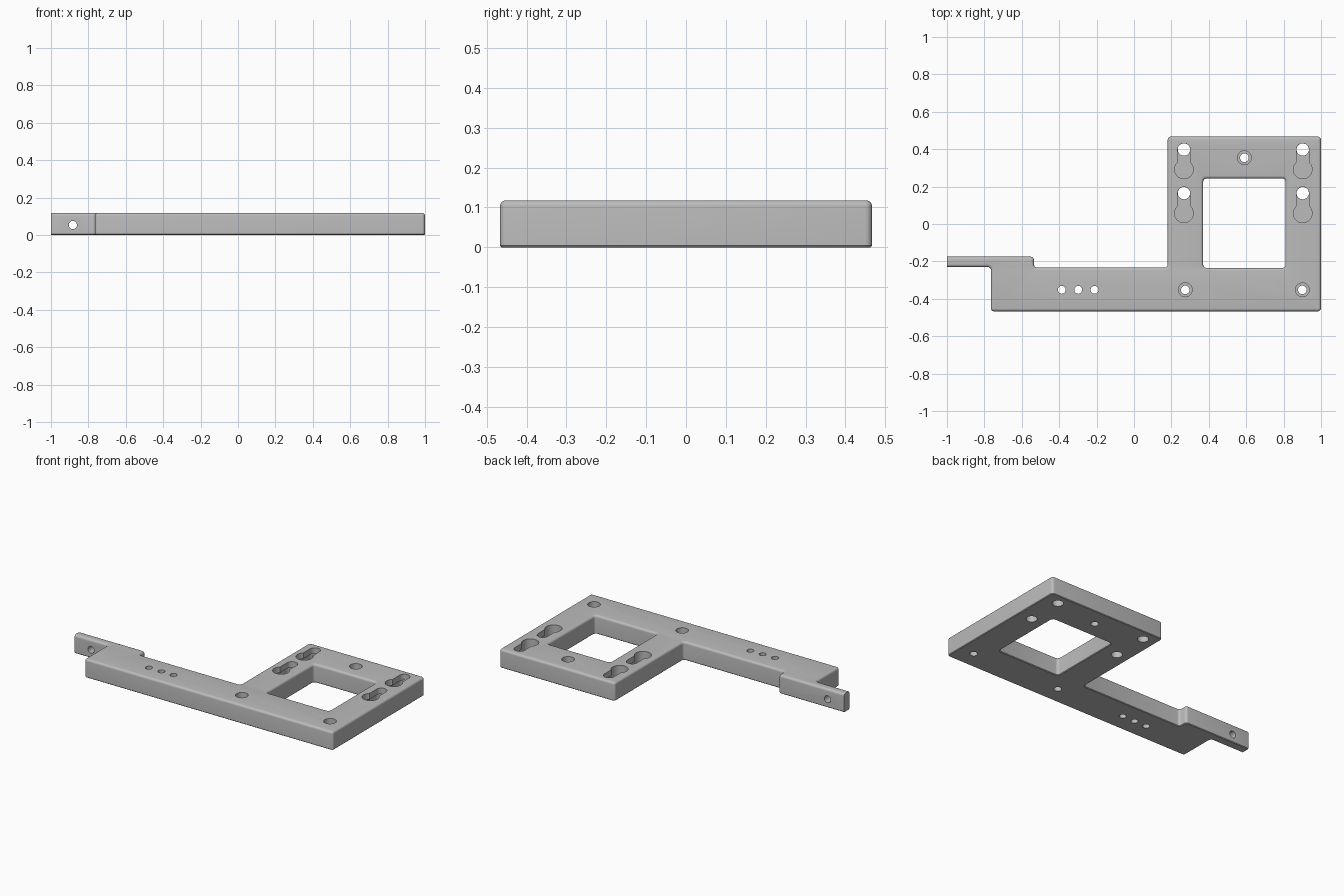
import bpy, bmesh, math
from mathutils import Vector

cube = bpy.data.objects.get("Cube")
if cube:
    bpy.data.objects.remove(cube, do_unlink=True)

HEIGHT, EDGE = 0.118, 0.015

grey = bpy.data.materials.new("light grey")
grey.use_nodes = True
colour = (0.5, 0.5, 0.5, 1)
grey.diffuse_color = colour
grey.node_tree.nodes["Principled BSDF"].inputs["Base Color"].default_value = colour


def rounded_loop(corners, inset, radius):
    """Outline with filleted corners, moved into the material by inset."""
    points = [Vector(c) for c in corners]
    loop = []
    for i, p in enumerate(points):
        before, after = points[i - 1], points[(i + 1) % len(points)]
        u, v = (p - before).normalized(), (after - p).normalized()
        # the end of the tab stays square
        d_in = 0 if max(p.x, before.x) < -0.99 else inset
        d_out = 0 if max(p.x, after.x) < -0.99 else inset
        corner = p + Vector((-u.y, u.x)) * d_in + Vector((-v.y, v.x)) * d_out
        convex = u.cross(v) > 0
        r = radius - inset if convex else radius + inset
        if p.x < -0.99:
            r = 0.001
        centre = corner - u * r + v * r
        for k in range(6):
            t = math.pi / 2 * k / 5
            loop.append(centre - v * r * math.cos(t) + u * r * math.sin(t))
    return loop


def new_object(name, bm):
    bmesh.ops.recalc_face_normals(bm, faces=bm.faces)
    mesh = bpy.data.meshes.new(name)
    bm.to_mesh(mesh)
    bm.free()
    mesh.materials.append(grey)
    obj = bpy.data.objects.new(name, mesh)
    bpy.context.collection.objects.link(obj)
    return obj


# Bracket: outer outline anticlockwise, window clockwise
outline = [(-0.765, -0.467), (1, -0.467), (1, 0.467), (0.18, 0.467),
           (0.18, -0.233), (-0.535, -0.233), (-0.535, -0.175),
           (-1, -0.175), (-1, -0.23), (-0.765, -0.23)]
window = [(0.37, -0.235), (0.37, 0.243), (0.81, 0.243), (0.81, -0.235)]

# Small chamfer below, quarter round above
levels = [(0.004, 0), (0, 0.004)]
for k in range(6):
    a = math.pi / 2 * k / 5
    levels.append((EDGE * (1 - math.cos(a)), HEIGHT - EDGE * (1 - math.sin(a))))

bm = bmesh.new()
rims = {0: [], len(levels) - 1: []}
for corners in (outline, window):
    rings = []
    for inset, z in levels:
        rings.append([bm.verts.new((p.x, p.y, z))
                      for p in rounded_loop(corners, inset, EDGE + 0.002)])
    for low, high in zip(rings, rings[1:]):
        for i in range(len(low)):
            bm.faces.new((low[i - 1], low[i], high[i], high[i - 1]))
    for level in rims:
        ring = rings[level]
        rims[level] += [bm.edges.get((ring[i - 1], ring[i])) for i in range(len(ring))]
for edges in rims.values():
    bmesh.ops.triangle_fill(bm, edges=edges, use_beauty=True, normal=(0, 0, 1))
bracket = new_object("mounting_bracket", bm)


def cut(start, end, radius, low, high, sideways=False):
    """Cut a round hole or a round-ended slot between two heights."""
    bm = bmesh.new()
    ring = []
    length = end - start
    for k in range(34):
        half = k // 17
        a = math.pi * (k - half) / 16
        y = start if half else end
        ring.append((radius * math.cos(a), y + radius * math.sin(a)))
    if length == 0:
        ring = [(radius * math.cos(math.tau * k / 32), start + radius * math.sin(math.tau * k / 32))
                for k in range(32)]
    face = bm.faces.new([bm.verts.new((x, y, low)) for x, y in ring])
    grown = bmesh.ops.extrude_face_region(bm, geom=[face])["geom"]
    bmesh.ops.translate(bm, vec=(0, 0, high - low),
                        verts=[g for g in grown if isinstance(g, bmesh.types.BMVert)])
    if sideways:
        for v in bm.verts:
            v.co = (v.co.x, v.co.z, v.co.y)
    cutter = new_object("hole_cutter", bm)
    cutter.hide_render = True
    return cutter


def drill(x, *args, **options):
    cutter = cut(*args, **options)
    cutter.location.x = x
    bpy.context.view_layer.update()
    mod = bracket.modifiers.new("hole", "BOOLEAN")
    mod.operation, mod.solver, mod.object = "DIFFERENCE", "EXACT", cutter
    bpy.context.view_layer.objects.active = bracket
    bpy.ops.object.modifier_apply(modifier=mod.name)
    bpy.data.objects.remove(cutter, do_unlink=True)


TOP, BELOW = HEIGHT + 0.05, -0.05

# Keyhole hangers: round entry, narrow slot, wider channel, access hole
for x in (0.267, 0.902):
    for y, tip in ((0.292, 0.398), (0.057, 0.165)):
        drill(x, y, y, 0.05, 0.04, TOP)
        drill(x, y, tip, 0.0335, 0.045, TOP)
        drill(x, y, tip, 0.0495, 0.0405, 0.08)
        drill(x, tip, tip, 0.033, BELOW, 0.06)

# Counterbored screw holes
for x, y in ((0.59, 0.354), (0.274, -0.352), (0.9, -0.352)):
    drill(x, y, y, 0.037, 0.06, TOP)
    drill(x, y, y, 0.023, BELOW, 0.08)

# Row of small holes in the arm
for x in (-0.386, -0.298, -0.211):
    drill(x, -0.352, -0.352, 0.021, BELOW, TOP)

# Cross hole in the tab
drill(-0.883, 0.053, 0.053, 0.022, -0.3, -0.1, sideways=True)

# Smooth rounds, crisp hole rims
bpy.ops.object.select_all(action="DESELECT")
bracket.select_set(True)
bpy.context.view_layer.objects.active = bracket
bpy.ops.object.shade_smooth_by_angle(angle=math.radians(30))
